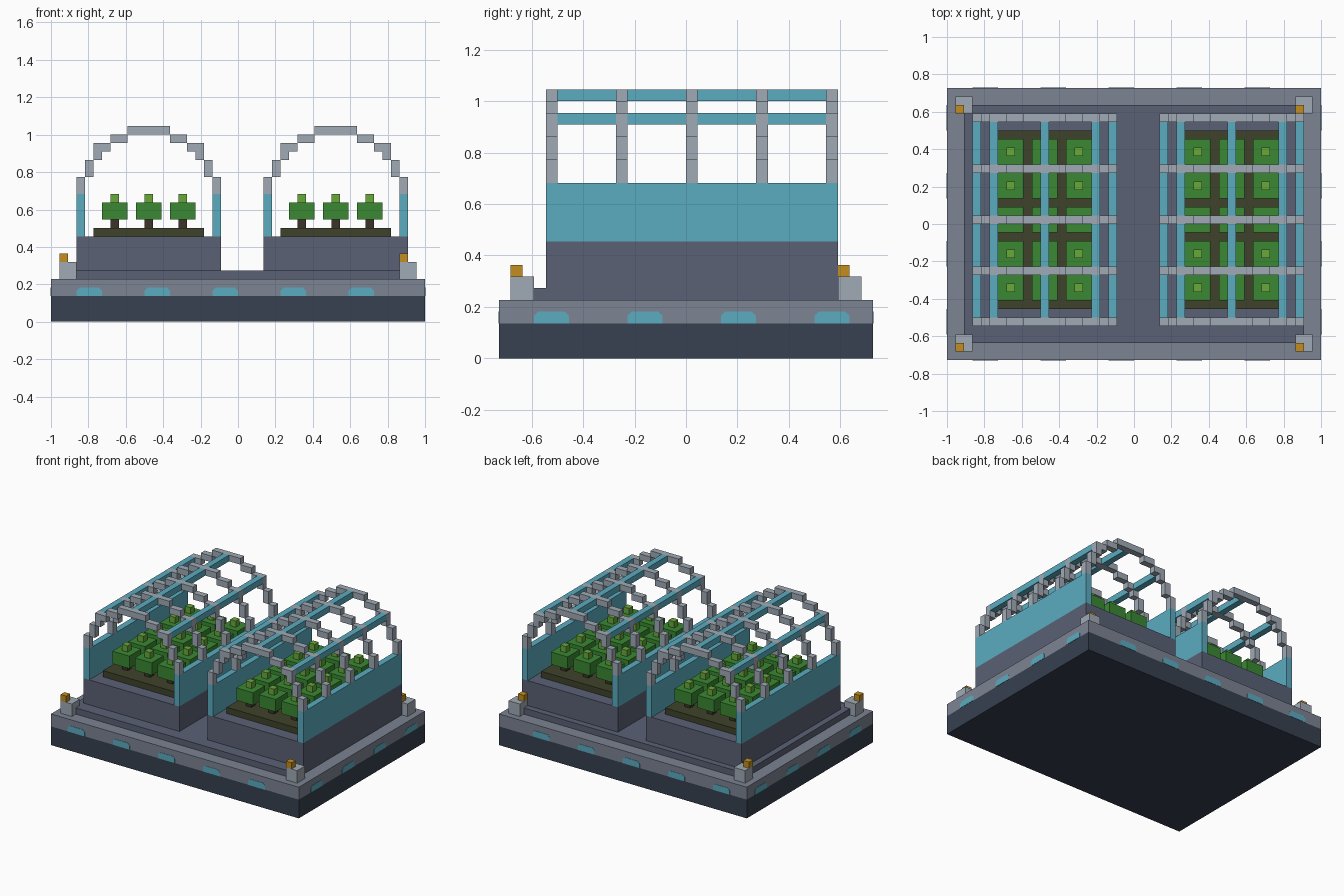
import bpy, bmesh, math
from mathutils import Matrix, Vector

if "Cube" in bpy.data.objects:
    bpy.data.objects.remove(bpy.data.objects["Cube"])

U = 1 / 22                                  # one block; the model is 44 x 32 x 23 blocks
ORIGIN = Vector((22, 16, 0))


def material(name, rgb):
    lin = [(c / 255 / 12.92) if c <= 10 else ((c / 255 + 0.055) / 1.055) ** 2.4 for c in rgb]
    m = bpy.data.materials.new(name)
    m.use_nodes = True
    m.diffuse_color = (*lin, 1)
    m.node_tree.nodes["Principled BSDF"].inputs["Base Color"].default_value = (*lin, 1)
    return m


DARK = material("dark slate", (54, 65, 80))
STONE = material("grey stone", (124, 131, 146))
SLATE = material("blue slate", (90, 97, 117))
FRAME = material("pale metal", (160, 170, 181))
GLASS = material("cyan glass", (91, 171, 192))
AMBER = material("amber", (194, 141, 32))
LEAF = material("leaf green", (58, 136, 50))
FRUIT = material("light green", (104, 168, 58))
SOIL = material("dark soil", (62, 66, 42))
TRUNK = material("dark bark", (60, 52, 40))


def finish(name, bm, mat):
    mesh = bpy.data.meshes.new(name)
    bmesh.ops.recalc_face_normals(bm, faces=bm.faces)
    bm.to_mesh(mesh)
    bm.free()
    mesh.materials.append(mat)
    ob = bpy.data.objects.new(name, mesh)
    bpy.context.collection.objects.link(ob)
    return ob


def blocks(name, mat, boxes):
    """One object from boxes given as (x0, x1, y0, y1, z0, z1) in block units."""
    bm = bmesh.new()
    for x0, x1, y0, y1, z0, z1 in boxes:
        centre = (Vector((x0 + x1, y0 + y1, z0 + z1)) / 2 - ORIGIN) * U
        size = Vector((x1 - x0, y1 - y0, z1 - z0)) * U
        bmesh.ops.create_cube(bm, size=1, matrix=Matrix.Translation(centre) @ Matrix.Diagonal((*size, 1)))
    return finish(name, bm, mat)


# Stepped foundation
blocks("foundation", DARK, [(0, 44, 0, 32, 0, 3)])
blocks("foundation_rim", STONE, [(0, 44, 0, 32, 3, 5)])
blocks("floor", SLATE, [(2, 42, 2, 30, 5, 6)])

# Glowing panels with clipped upper corners on all four sides
PANEL = [(-1.5, 0), (1.5, 0), (1.5, .65), (1.15, 1), (-1.15, 1), (-1.5, .65)]


def light_panels(name, length, depth, angle, flip):
    """Row of thin plates along one side, every eight blocks."""
    bm = bmesh.new()
    turn = Matrix.Rotation(angle, 4, 'Z')
    for start in range(3, length - 2, 8):
        mid = (start + 1.5 - length / 2) * (-1 if flip else 1)
        face = bm.faces.new([bm.verts.new(turn @ Vector(((mid + a) * U, -depth / 2 * U - 0.002, (3 + b) * U)))
                             for a, b in PANEL])
        new = bmesh.ops.extrude_face_region(bm, geom=[face])["geom"]
        inward = turn @ Vector((0, 0.004, 0))
        bmesh.ops.translate(bm, vec=inward, verts=[v for v in new if isinstance(v, bmesh.types.BMVert)])
    finish(name, bm, GLASS)


light_panels("front_light_panels", 44, 32, 0, False)
light_panels("left_light_panels", 32, 44, math.pi / 2, False)
light_panels("back_light_panels", 44, 32, math.pi, True)
light_panels("right_light_panels", 32, 44, -math.pi / 2, True)

# Corner posts with lamps
for side, x in (("right", 1), ("left", 41)):
    for end, y in (("front", 1), ("back", 29)):
        blocks(f"{end}_{side}_post", FRAME, [(x, x + 2, y, y + 2, 5, 7)])
        blocks(f"{end}_{side}_lamp", AMBER, [(x, x + 1, y, y + 1, 7, 8)])

# Half arch as (x0, x1, z0, z1) from the bed edge; mirrored about the bed centre
HALF_ARCH = [(0, 1, 15, 17), (1, 2, 17, 19), (2, 3, 19, 20), (2, 4, 20, 21), (4, 6, 21, 22)]
RIBS = range(4, 29, 6)


def greenhouse(side, x):
    # Raised bed, soil and side glass
    blocks(f"{side}_bed", SLATE, [(x, x + 17, 4, 29, 6, 10)])
    blocks(f"{side}_soil", SOIL, [(x + 2, x + 15, 6, 27, 10, 11)])
    blocks(f"{side}_side_glass", GLASS, [(x + d, x + d + 1, 4, 29, 10, 15) for d in (0, 16)])

    # Arched ribs
    ribs = []
    for y in RIBS:
        ribs.append((x + 6, x + 11, y, y + 1, 22, 23))
        for a, b, z0, z1 in HALF_ARCH:
            ribs += [(x + a, x + b, y, y + 1, z0, z1), (x + 17 - b, x + 17 - a, y, y + 1, z0, z1)]
    blocks(f"{side}_ribs", FRAME, ribs)

    # Glass bars between neighbouring ribs
    blocks(f"{side}_roof_bars", GLASS, [(x + d, x + d + 1, y + 1, y + 6, z, z + 1)
                                        for y in list(RIBS)[:-1] for d, z in ((2, 20), (8, 22), (14, 20))])

    # Plants in three columns and five rows
    spots = [(x + dx, y) for dx in (4, 8, 12) for y in range(8, 25, 4)]
    blocks(f"{side}_trunks", TRUNK, [(a, a + 1, b, b + 1, 11, 12) for a, b in spots])
    blocks(f"{side}_bushes", LEAF, [(a - 1, a + 2, b - 1, b + 2, 12, 14) for a, b in spots])
    blocks(f"{side}_fruits", FRUIT, [(a, a + 1, b, b + 1, 14, 15) for a, b in spots])


greenhouse("right", 3)
greenhouse("left", 25)
